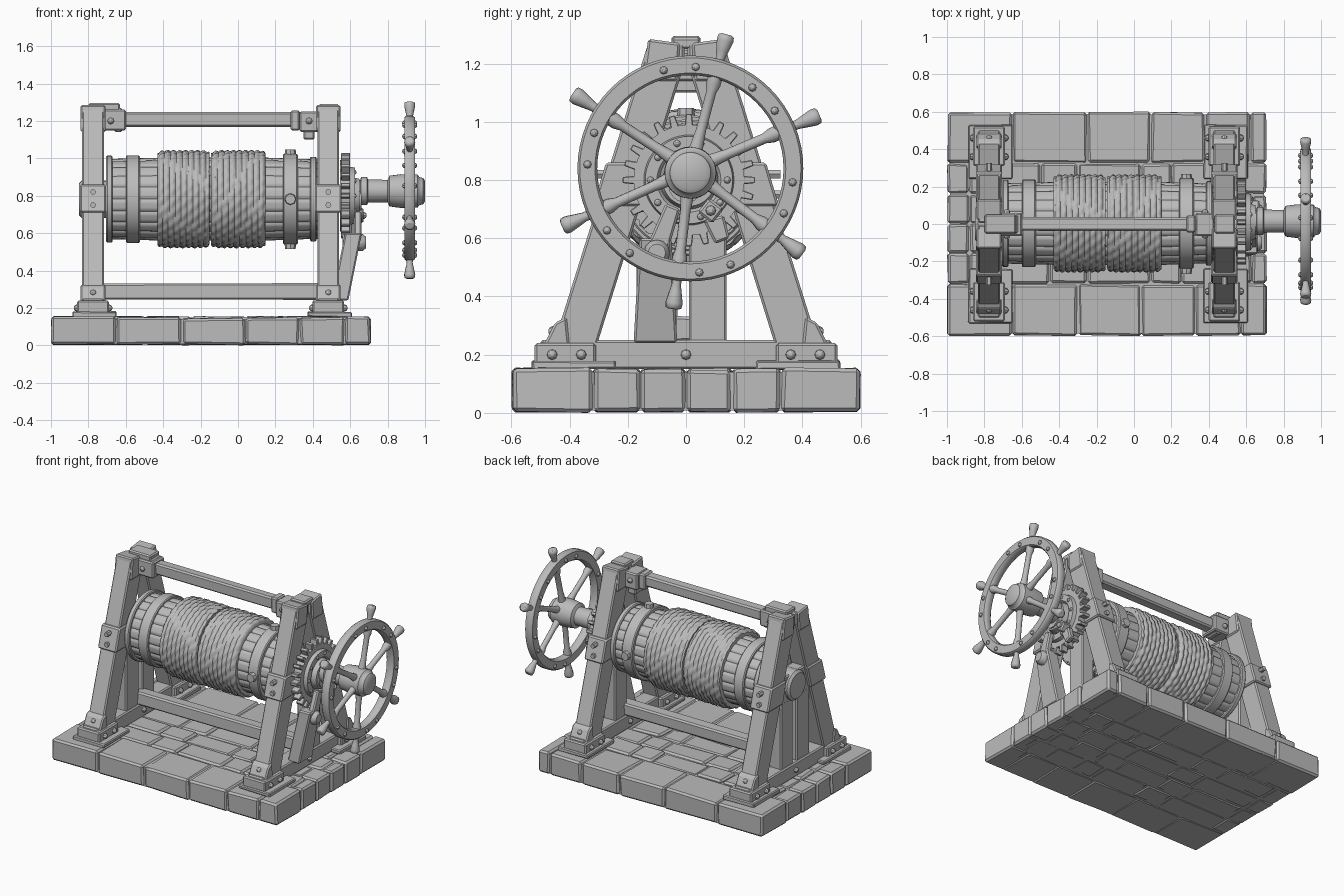
import bpy, bmesh, math, random
from math import sin, cos, pi, radians
from mathutils import Vector, Matrix

random.seed(4)
if "Cube" in bpy.data.objects:
    bpy.data.objects.remove(bpy.data.objects["Cube"])

grey = bpy.data.materials.new("plain grey")
grey.use_nodes = True
grey.diffuse_color = (0.5, 0.5, 0.5, 1)
grey.node_tree.nodes["Principled BSDF"].inputs["Base Color"].default_value = (0.5, 0.5, 0.5, 1)


def finish(name, bm, bevel=0.0, smooth=False):
    bmesh.ops.recalc_face_normals(bm, faces=bm.faces)
    mesh = bpy.data.meshes.new(name)
    bm.to_mesh(mesh)
    bm.free()
    ob = bpy.data.objects.new(name, mesh)
    bpy.context.collection.objects.link(ob)
    mesh.materials.append(grey)
    if bevel:
        mod = ob.modifiers.new("worn edges", 'BEVEL')
        mod.width, mod.segments, mod.limit_method = bevel, 1, 'ANGLE'
    if smooth:
        bpy.ops.object.select_all(action='DESELECT')
        ob.select_set(True)
        bpy.context.view_layer.objects.active = ob
        bpy.ops.object.shade_smooth_by_angle(angle=radians(40))
    return ob


def box(name, lo, hi, bevel=0.008, jitter=0.0):
    lo, hi = Vector(lo), Vector(hi)
    bm = bmesh.new()
    bmesh.ops.create_cube(bm, size=1)
    for v in bm.verts:
        v.co = (lo + hi) / 2 + v.co * (hi - lo)
        v.co += Vector([random.uniform(-jitter, jitter) for _ in range(3)])
    return finish(name, bm, bevel)


def prism(name, outline, x0, x1, lean=0.0, bevel=0.008):
    """Side outline in (y, z) extruded along x, optionally leaning with height."""
    bm = bmesh.new()
    z0 = min(z for _, z in outline)
    face = bm.faces.new([bm.verts.new((x0 + lean * (z - z0), y, z)) for y, z in outline])
    out = bmesh.ops.extrude_face_region(bm, geom=[face])["geom"]
    moved = [v for v in out if isinstance(v, bmesh.types.BMVert)]
    bmesh.ops.translate(bm, verts=moved, vec=(x1 - x0, 0, 0))
    return finish(name, bm, bevel)


def lathe(name, profile, y=0.0, z=0.0, sides=48, ripple=None, closed=False):
    """Spin an (x, radius) profile around an axis parallel to x."""
    bm = bmesh.new()
    rings = []
    for x, r in profile:
        ring = []
        for i in range(sides):
            a = 2 * pi * i / sides
            rr = r + (ripple(x, a) if ripple else 0)
            ring.append(bm.verts.new((x, y + rr * cos(a), z + rr * sin(a))))
        rings.append(ring)
    pairs = list(zip(rings, rings[1:])) + ([(rings[-1], rings[0])] if closed else [])
    for p, q in pairs:
        for i in range(sides):
            j = (i + 1) % sides
            bm.faces.new((p[i], p[j], q[j], q[i]))
    if not closed:
        bm.faces.new(rings[0])
        bm.faces.new(rings[-1])
    return finish(name, bm, smooth=True)


def rod(name, a, b, profile, sides=12):
    """Round bar from a to b; profile gives (fraction, radius)."""
    ob = lathe(name, profile, sides=sides)
    a, d = Vector(a), Vector(b) - Vector(a)
    turn = Vector((1, 0, 0)).rotation_difference(d).to_matrix().to_4x4()
    ob.data.transform(Matrix.Translation(a) @ turn @ Matrix.Diagonal((d.length, 1, 1, 1)))
    return ob


def stud(name, at, direction, r=0.018):
    tip = Vector(at) + Vector(direction) * r
    rod(name, at, tip, [(-0.3, r), (0.3, r), (0.75, r * 0.75), (1, r * 0.3)], 8)


# Stone platform: mortar core and worn blocks
box("mortar_core", (-0.985, -0.585, 0.008), (0.695, 0.585, 0.14), 0)
rows = [-0.6, -0.32, -0.155, 0.0, 0.16, 0.325, 0.6]
columns = [-1.0, -0.88, -0.5, -0.3, 0.04, 0.2, 0.42, 0.58, 0.71]
edge_columns = [-1.0, -0.65, -0.3, 0.04, 0.33, 0.57, 0.71]
for r, (y0, y1) in enumerate(zip(rows, rows[1:])):
    cols = edge_columns if r in (0, 5) else columns
    for c, (x0, x1) in enumerate(zip(cols, cols[1:])):
        shift = 0.05 * (r % 2)
        xa = x0 + (shift if 1 < c else 0)
        xb = x1 + (shift if 0 < c < len(cols) - 2 else 0)
        box("stone_block", (xa + 0.003, y0 + 0.003, 0.004),
            (xb - 0.003, y1 - 0.003, 0.153 + random.uniform(-0.007, 0.003)), 0.012, 0.004)

# Two A-shaped timber frames
for side, x in (("right", -0.775), ("left", 0.483)):
    xa, xb = x - 0.058, x + 0.058
    box(side + "_sill", (xa, -0.5, 0.15), (xb, 0.5, 0.25))
    box(side + "_axle_board", (xa + 0.01, -0.25, 0.69), (xb - 0.01, 0.25, 0.87))
    for s in (-1, 1):
        prism(side + "_leg", [(s * 0.46, 0.22), (s * 0.31, 0.22), (s * 0.005, 1.2),
                              (s * 0.005, 1.27), (s * 0.13, 1.27)], xa, xb)
        prism(side + "_leg_cap", [(s * 0.15, 1.14), (s * 0.03, 1.14), (s * 0.02, 1.27),
                                  (s * 0.13, 1.285)], xa - 0.008, xb + 0.008)
        # Foot plates, shoes and their bolts
        ya, yb = sorted((s * 0.24, s * 0.53))
        box(side + "_foot_plate", (x - 0.11, ya, 0.15), (x + 0.125, yb, 0.18), 0.006, 0.003)
        ya, yb = sorted((s * 0.31, s * 0.52))
        box(side + "_foot_shoe", (x - 0.085, ya, 0.17), (x + 0.085, yb, 0.24))
        prism(side + "_shoe_wedge", [(s * 0.49, 0.23), (s * 0.40, 0.23), (s * 0.41, 0.33),
                                     (s * 0.45, 0.31)], xa - 0.008, xb + 0.008)
        for dx in (-1, 1):
            for y in (0.36, 0.46):
                stud(side + "_foot_bolt", (x + dx * 0.085, s * y, 0.2), (dx, 0, 0))
        stud(side + "_shoe_bolt", (x, s * 0.455, 0.28), (0, s, 0))
        # Iron straps where the axle board meets the legs
        prism(side + "_leg_strap", [(s * 0.32, 0.71), (s * 0.15, 0.71), (s * 0.11, 0.86),
                                    (s * 0.275, 0.86)], xa - 0.012, xb + 0.012)
        for z in (0.75, 0.82):
            rod(side + "_strap_bolt", (x, s * 0.24, z), (x, s * 0.325, z), [(0, 0.016), (1, 0.016)], 6)
    stud(side + "_sill_bolt", (xb, 0, 0.2), (1, 0, 0))
    stud(side + "_sill_bolt", (xa, 0, 0.2), (-1, 0, 0))

# Inner posts; one of them leans out to carry the pawl
box("right_post_front", (-0.82, -0.17, 0.24), (-0.73, -0.03, 0.72))
box("right_post_back", (-0.82, 0.01, 0.24), (-0.73, 0.14, 0.72))
box("left_post_back", (0.44, 0.01, 0.24), (0.53, 0.14, 0.72))
prism("leaning_post", [(-0.18, 0.24), (-0.03, 0.24), (-0.05, 0.6), (-0.16, 0.6)],
      0.5, 0.59, lean=0.2)

# Long beams tying the frames
box("lower_beam", (-0.76, -0.045, 0.245), (0.48, 0.04, 0.33), 0.01, 0.003)
box("ridge_beam", (-0.76, -0.035, 1.17), (0.48, 0.035, 1.245), 0.01, 0.003)
box("right_ridge_socket", (-0.73, -0.065, 1.15), (-0.6, 0.06, 1.26))
box("right_ridge_collar", (-0.66, -0.05, 1.14), (-0.62, 0.05, 1.27))
box("right_ridge_strap", (-0.8, -0.05, 1.25), (-0.63, 0.05, 1.295))
box("left_ridge_socket", (0.33, -0.065, 1.14), (0.43, 0.06, 1.25))
box("left_ridge_collar", (0.28, -0.045, 1.15), (0.33, 0.045, 1.255))
box("left_ridge_hook", (0.35, -0.05, 1.1), (0.41, 0.05, 1.15))
box("left_ridge_strap", (0.43, -0.05, 1.25), (0.54, 0.05, 1.29))
for x in (-0.68, 0.38):
    for s in (-1, 1):
        stud("socket_bolt", (x, s * 0.06, 1.2), (0, s, 0))

# Drum of staves with hoops
AXIS = 0.782


def stave_gap(x, a):
    return -0.008 if cos(a * 20) > 0.9 else 0


lathe("drum_staves", [(-0.69, 0.215), (-0.4, 0.222), (0.15, 0.222), (0.43, 0.212)],
      0.003, AXIS, 120, stave_gap)
for x0, x1, r in ((-0.705, -0.67, 0.232), (-0.6, -0.525, 0.234), (0.24, 0.32, 0.242), (0.385, 0.42, 0.226)):
    lathe("drum_hoop", [(x0, r - 0.006), (x0 + 0.006, r), (x1 - 0.006, r), (x1, r - 0.006)], 0.003, AXIS, 64)
for k in range(4):
    a = k * pi / 2 + pi / 2
    y, z = cos(a), sin(a)
    rod("hoop_lug", (0.28, 0.23 * y, AXIS + 0.23 * z), (0.28, 0.266 * y, AXIS + 0.266 * z),
        [(0, 0.032), (1, 0.028)], 8)


# Rope wound in two bundles
def rope_twist(x, a):
    return 0.009 * abs(sin(pi * x / 0.032 + a / 2)) + 0.003 * sin(26 * a + 90 * x)


for x0, x1 in ((-0.43, -0.152), (-0.144, 0.148)):
    n = 44
    profile = [(x0, 0.215)]
    for i in range(n + 1):
        t = i / n
        profile.append((x0 + (x1 - x0) * t, 0.252 - 0.014 * abs(2 * t - 1) ** 10))
    lathe("wound_rope", profile + [(x1, 0.215)], 0.003, AXIS, 120, rope_twist)

# Axle and toothed ratchet wheel
lathe("axle", [(-0.85, 0.06), (0.66, 0.06)], 0, AXIS, 24)
lathe("axle_cap", [(-0.85, 0.085), (-0.835, 0.1), (-0.7, 0.1)], 0, AXIS, 24)
GEAR = 0.8
lathe("ratchet_wheel", [(0.545, 0.19), (0.6, 0.19), (0.6, 0.155), (0.625, 0.15), (0.625, 0.11),
                        (0.61, 0.1), (0.65, 0.09)], 0.01, GEAR, 48)
for k in range(24):
    a = 2 * pi * k / 24
    pts = [(0.18, -0.085), (0.18, 0.085), (0.228, 0.045), (0.228, -0.045)]
    prism("ratchet_tooth", [(0.01 + r * cos(a + d), GEAR + r * sin(a + d)) for r, d in pts], 0.55, 0.6, bevel=0.003)
for k in range(10):
    a = 2 * pi * k / 10
    stud("ratchet_bolt", (0.62, 0.01 + 0.132 * cos(a), GEAR + 0.132 * sin(a)), (1, 0, 0), 0.013)

# Pawl and lever under the ratchet wheel
rod("pawl_pivot", (0.56, -0.1, 0.55), (0.685, -0.1, 0.55), [(0, 0.045), (0.85, 0.045), (1, 0.03)])
prism("pawl_arm", [(-0.14, 0.56), (-0.07, 0.53), (-0.02, 0.7), (-0.07, 0.72)], 0.62, 0.66)
prism("pawl_lever", [(0.06, 0.66), (0.13, 0.68), (0.15, 0.6), (0.1, 0.58)], 0.6, 0.64)
prism("pawl_block", [(0.04, 0.69), (0.09, 0.65), (0.13, 0.7), (0.08, 0.74)], 0.61, 0.67)
stud("pawl_block_bolt", (0.67, 0.085, 0.695), (1, 0, 0))

# Hand wheel shaft and hub
WY, WZ = 0.015, 0.825
lathe("wheel_shaft", [(0.6, 0.06), (0.655, 0.06), (0.657, 0.075), (0.69, 0.075), (0.695, 0.062),
                      (0.8, 0.06), (0.81, 0.082), (0.87, 0.09), (0.96, 0.088), (0.97, 0.075),
                      (0.99, 0.07), (1.0, 0.055)], WY, WZ, 32)

# Hand wheel rim, spokes and handles
lathe("wheel_rim", [(0.89, 0.328), (0.89, 0.38), (0.9, 0.388), (0.935, 0.388), (0.945, 0.38),
                    (0.945, 0.328), (0.935, 0.32), (0.9, 0.32)], WY, WZ + 0.015, 64, closed=True)
for degrees in (23, 75, 147, 204, 263, 323):
    a = radians(degrees)

    def at(r, x=0.918):
        return (x, WY + r * cos(a), WZ + 0.01 + r * sin(a))

    rod("wheel_spoke", at(0.06), at(0.33), [(0, 0.026), (0.3, 0.018), (0.8, 0.018), (0.9, 0.026), (1, 0.026)])
    rod("wheel_handle", at(0.375), at(0.482),
        [(0, 0.018), (0.2, 0.016), (0.45, 0.022), (0.8, 0.03), (0.95, 0.028), (1, 0.018)])
    a += radians(12)
    for turn in (0, 18):
        a += radians(turn)
        for s in (-1, 1):
            stud("rim_stud", at(0.354, 0.918 + s * 0.026), (s, 0, 0), 0.014)
